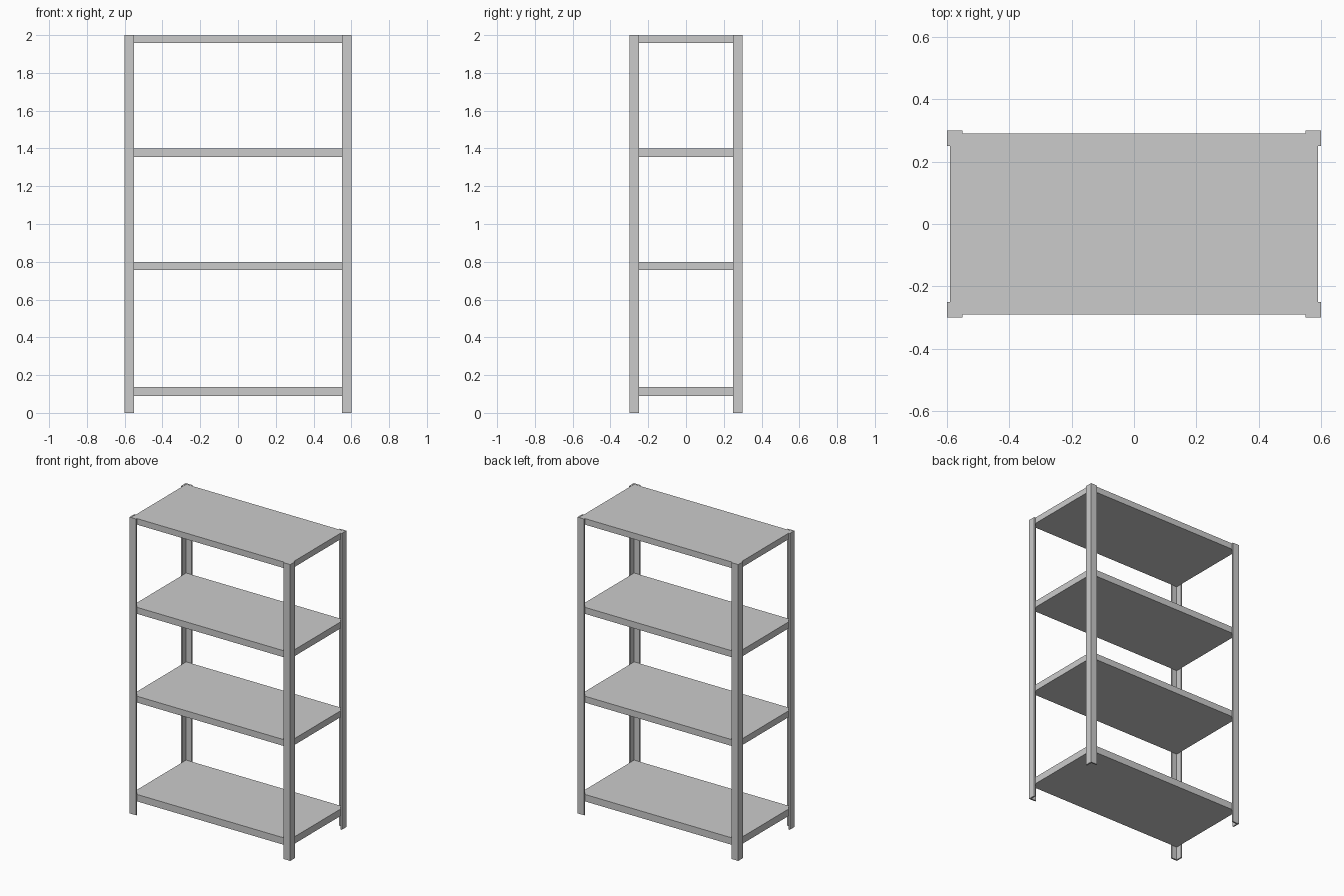
import bpy, bmesh

if "Cube" in bpy.data.objects:
    bpy.data.objects.remove(bpy.data.objects["Cube"])

HX, HY, H = 0.6, 0.3, 2.0   # half width, half depth, height
LEG, T = 0.05, 0.01         # angle-iron flange width and thickness


def prism(name, outline, z0, z1):
    """Extrude a flat outline from z0 up to z1."""
    bm = bmesh.new()
    face = bm.faces.new([bm.verts.new((x, y, z0)) for x, y in outline])
    ext = bmesh.ops.extrude_face_region(bm, geom=[face])["geom"]
    top = [v for v in ext if isinstance(v, bmesh.types.BMVert)]
    bmesh.ops.translate(bm, verts=top, vec=(0, 0, z1 - z0))
    bmesh.ops.recalc_face_normals(bm, faces=bm.faces)
    mesh = bpy.data.meshes.new(name)
    bm.to_mesh(mesh)
    bm.free()
    obj = bpy.data.objects.new(name, mesh)
    bpy.context.collection.objects.link(obj)
    return obj


# Four L-section corner posts
profile = [(HX, HY), (HX - LEG, HY), (HX - LEG, HY - T),
           (HX - T, HY - T), (HX - T, HY - LEG), (HX, HY - LEG)]
for sy, depth in ((-1, "front"), (1, "back")):
    for sx, side in ((-1, "left"), (1, "right")):
        prism(f"{depth}_{side}_post", [(x * sx, y * sy) for x, y in profile], 0, H)

# Four shelves nested inside the posts
sx, sy = HX - T, HY - T
rect = [(-sx, -sy), (sx, -sy), (sx, sy), (-sx, sy)]
levels = [(0.09, 0.137), (0.757, 0.8), (1.356, 1.4), (1.958, 1.999)]
for i, (z0, z1) in enumerate(levels, 1):
    prism(f"shelf_{i}", rect, z0, z1)
